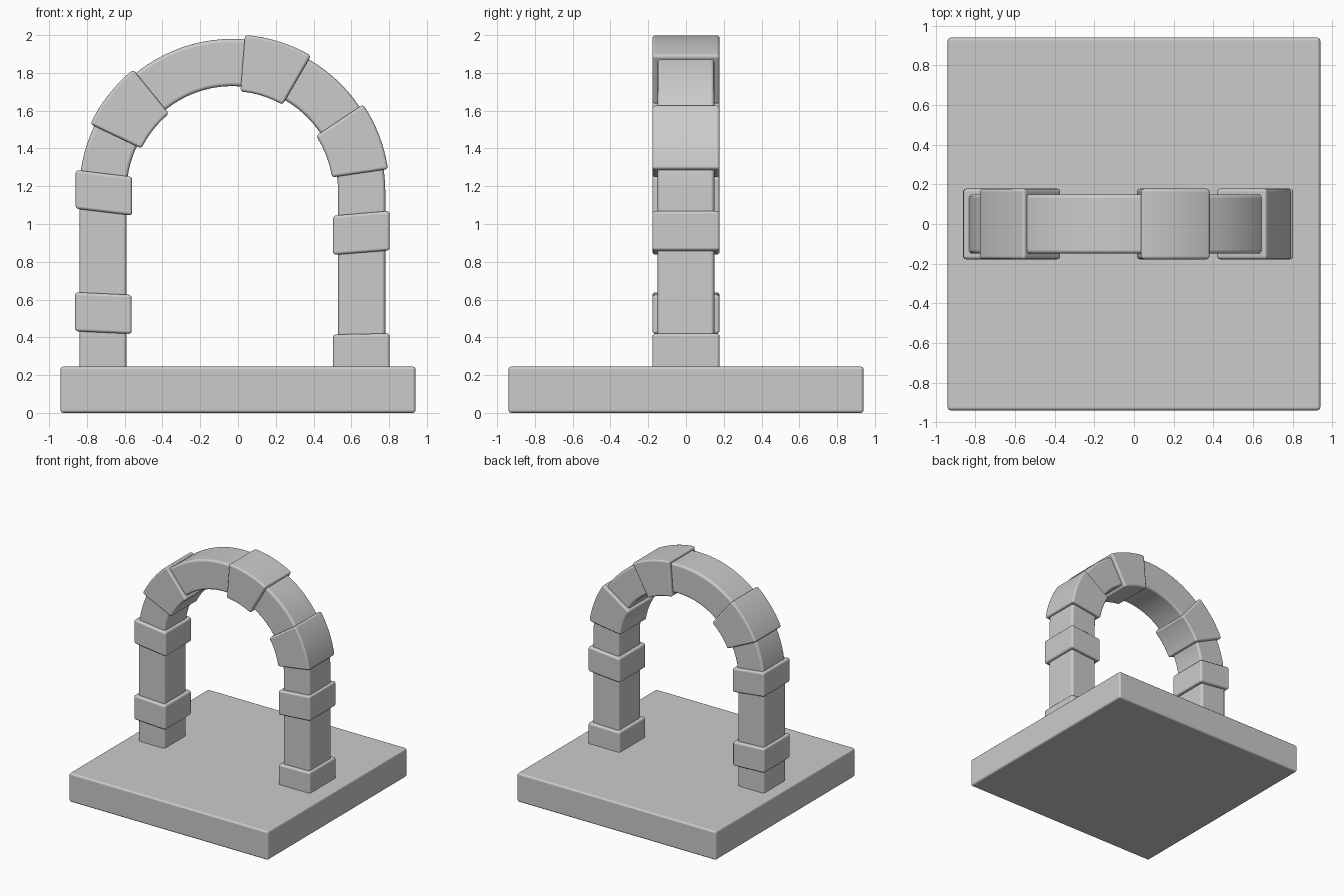
import bpy, bmesh, math

if "Cube" in bpy.data.objects:
    bpy.data.objects.remove(bpy.data.objects["Cube"])

CX, CZ = -0.03, 1.17      # centre of the round part of the arch
THIN = (0.56, 0.81)       # inner / outer radius of the plain masonry
BLOCK = (0.533, 0.833)    # inner / outer radius of the raised blocks


def sweep(name, sections, half_depth, bevel):
    """Solid from pairs of (x, z) points, extruded to +-half_depth in y."""
    bm = bmesh.new()
    rings = []
    for (ax, az), (bx, bz) in sections:
        rings.append([bm.verts.new(p) for p in (
            (ax, -half_depth, az), (bx, -half_depth, bz),
            (bx, half_depth, bz), (ax, half_depth, az))])
    for r, s in zip(rings, rings[1:]):
        for i in range(4):
            j = (i + 1) % 4
            bm.faces.new((r[i], r[j], s[j], s[i]))
    bm.faces.new(rings[0])
    bm.faces.new(rings[-1])
    bmesh.ops.recalc_face_normals(bm, faces=bm.faces)
    for f in bm.faces:
        f.smooth = True
    me = bpy.data.meshes.new(name)
    bm.to_mesh(me)
    bm.free()
    ob = bpy.data.objects.new(name, me)
    bpy.context.collection.objects.link(ob)
    mod = ob.modifiers.new("bevel", 'BEVEL')
    mod.width = bevel
    mod.segments = 3
    mod.limit_method = 'ANGLE'
    mod.harden_normals = True
    return ob


def arc(radii, a0, a1, steps):
    out = []
    for i in range(steps + 1):
        t = math.radians(a0 + (a1 - a0) * i / steps)
        out.append([(CX + r * math.cos(t), CZ + r * math.sin(t)) for r in radii])
    return out


def level(radii, side, z, slope=0.0):
    """Section across a leg; slope raises the outer end and lowers the inner."""
    return [(CX + side * radii[0], z - slope), (CX + side * radii[1], z + slope)]


# square base slab
sweep("base", [[(-0.94, 0), (-0.94, 0.245)], [(0.94, 0), (0.94, 0.245)]], 0.94, 0.016)

# plain arch with both legs
path = [level(THIN, 1, 0.22)] + arc(THIN, 0, 180, 48) + [level(THIN, -1, 0.22)]
sweep("arch", path, 0.15, 0.02)

# raised blocks on the legs: side, bottom, top, bottom slope, top slope
legs = [(-1, 0.425, 0.632, 0.007, 0.007),
        (-1, 1.063, 1.268, 0.018, 0.018),
        (1, 0.22, 0.418, 0.0, 0.003),
        (1, 0.848, 1.057, 0.012, 0.013)]
for i, (side, z0, z1, s0, s1) in enumerate(legs):
    sweep(f"leg_block_{i + 1}",
          [level(BLOCK if i != 1 else (0.53, 0.83), side, z0, s0),
           level(BLOCK if i != 1 else (0.53, 0.83), side, z1, s1)], 0.178, 0.016)

# raised blocks around the curve
for i, (a0, a1) in enumerate([(8.3, 33.8), (60, 85.4), (129, 154.5)]):
    sweep(f"curve_block_{i + 1}", arc(BLOCK, a0, a1, 8), 0.178, 0.016)
